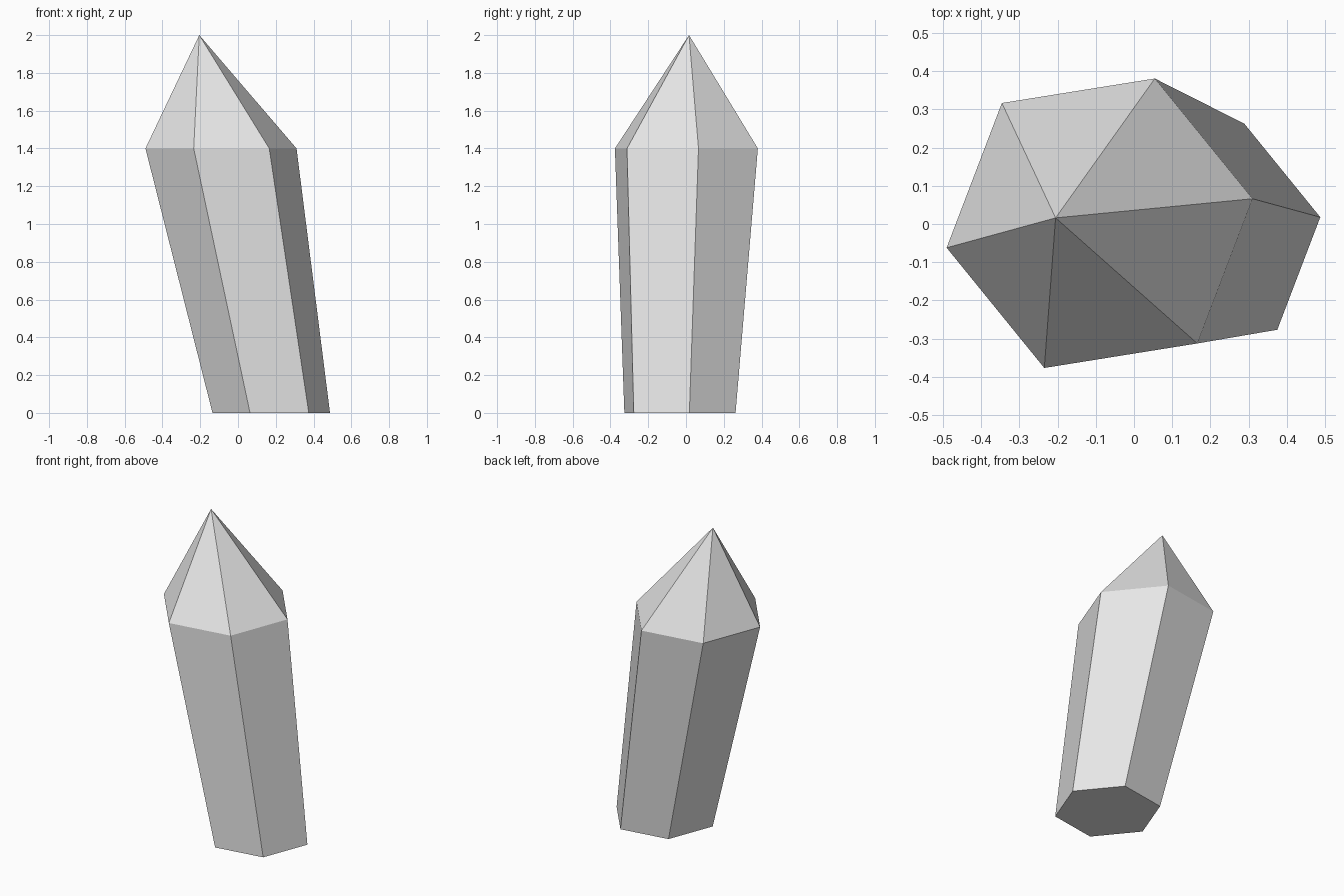
import bpy
import bmesh
import math

if "Cube" in bpy.data.objects:
    bpy.data.objects.remove(bpy.data.objects["Cube"])

SIDES = 6
TURN = math.radians(9.1)

stone = bpy.data.materials.new("pale_grey_stone")
stone.diffuse_color = (0.8, 0.8, 0.8, 1)
stone.use_nodes = True
stone.node_tree.nodes["Principled BSDF"].inputs["Base Color"].default_value = stone.diffuse_color


def ring(bm, cx, cy, z, radius):
    """Add one hexagonal ring of the leaning shaft."""
    return [bm.verts.new((cx + radius * math.cos(TURN + i * math.tau / SIDES),
                          cy + radius * math.sin(TURN + i * math.tau / SIDES), z))
            for i in range(SIDES)]


bm = bmesh.new()

# Base and shoulder of the shaft, widening and leaning as it rises
base = ring(bm, 0.176, -0.032, 0.0, 0.315)
shoulder = ring(bm, -0.09, 0.002, 1.4, 0.405)
tip = bm.verts.new((-0.205, 0.016, 2.0))

# Flat underside, shaft sides and pointed cap
bm.faces.new(base[::-1])
for i in range(SIDES):
    j = (i + 1) % SIDES
    bm.faces.new((base[i], base[j], shoulder[j], shoulder[i]))
    bm.faces.new((shoulder[i], shoulder[j], tip))

bmesh.ops.recalc_face_normals(bm, faces=bm.faces)
mesh = bpy.data.meshes.new("crystal")
bm.to_mesh(mesh)
bm.free()
mesh.materials.append(stone)
bpy.context.collection.objects.link(bpy.data.objects.new("crystal", mesh))
